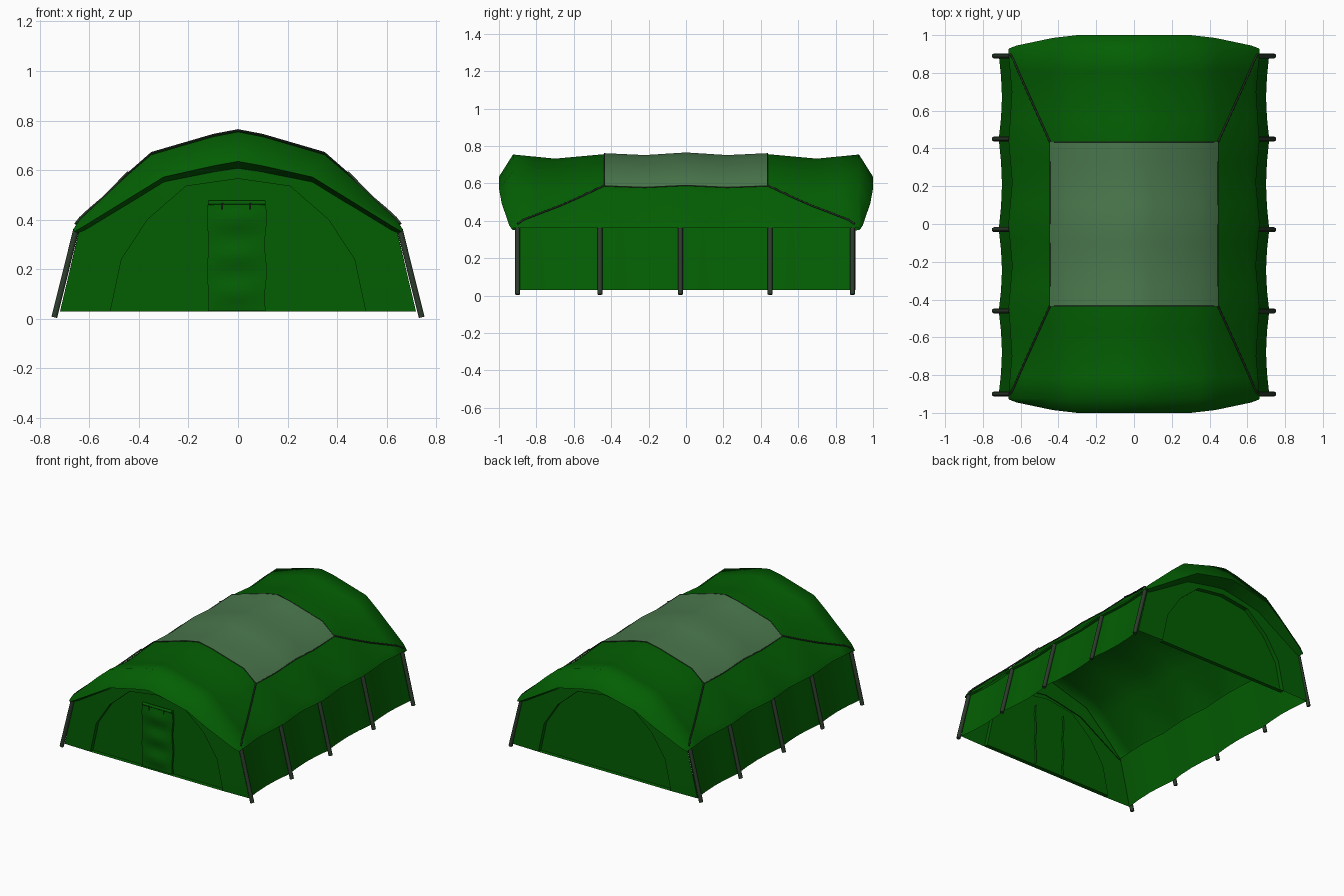
import bpy, math
from mathutils import Vector

if "Cube" in bpy.data.objects:
    bpy.data.objects.remove(bpy.data.objects["Cube"])


def material(name, rgb):
    m = bpy.data.materials.new(name)
    m.diffuse_color = (*rgb, 1)
    m.use_nodes = True
    m.node_tree.nodes["Principled BSDF"].inputs["Base Color"].default_value = m.diffuse_color
    return m


GREEN = material("green_canvas", (0.001, 0.112, 0.001))
PALE = material("clear_panel", (0.07, 0.19, 0.075))
DARK = material("dark_trim", (0.025, 0.045, 0.025))


def mesh(name, verts, faces, mat, angle=28):
    me = bpy.data.meshes.new(name)
    me.from_pydata(verts, [], faces)
    me.materials.append(mat)
    me.shade_smooth()
    me.set_sharp_from_angle(angle=math.radians(angle))
    ob = bpy.data.objects.new(name, me)
    bpy.context.collection.objects.link(ob)
    return ob


def loft(name, rows, mat, flip=False, cap=False, angle=28):
    n = len(rows[0])
    verts = [p for r in rows for p in r]
    faces = []
    for i in range(len(rows) - 1):
        for j in range(n - 1):
            a = i * n + j
            f = (a, a + 1, a + n + 1, a + n)
            faces.append(f[::-1] if flip else f)
    if cap:
        f = tuple(range((len(rows) - 1) * n, len(rows) * n))
        faces.append(f[::-1] if flip else f)
    return mesh(name, verts, faces, mat, angle)


def tube(name, pts, radius, mat=DARK, cyclic=False):
    cu = bpy.data.curves.new(name, 'CURVE')
    cu.dimensions = '3D'
    cu.bevel_depth = radius
    cu.bevel_resolution = 1
    cu.use_fill_caps = True
    sp = cu.splines.new('POLY')
    sp.points.add(len(pts) - 1)
    for q, p in zip(sp.points, pts):
        q.co = (*p, 1)
    sp.use_cyclic_u = cyclic
    cu.materials.append(mat)
    ob = bpy.data.objects.new(name, cu)
    bpy.context.collection.objects.link(ob)
    return ob


def lerp_table(table, v):
    for (a, fa), (b, fb) in zip(table, table[1:]):
        if v <= b:
            return fa + (fb - fa) * (v - a) / (b - a)
    return table[-1][1]


def both(half):
    """Mirror a half profile (starting on the centre line) to a full one."""
    return [Vector((-p[0], p[1], p[2])) for p in half[:0:-1]] + [Vector(p) for p in half]


PROFILE = [(0, .76), (.1, .741), (.35, .668), (.445, .585), (.64, .4), (.665, .36)]
SAG = [(0, 0), (.22, .014), (.435, .004), (.7, .028), (.925, .006)]
EAVE = [(0, 0), (.22, .02), (.45, 0), (.68, .02), (.9, 0)]


def roof(x, y, lift=0.0):
    z = lerp_table(PROFILE, abs(x))
    if abs(x) > .6:  # eaves pull in between the poles
        x -= math.copysign(lerp_table(EAVE, abs(y)), x)
    return Vector((x, y, z - lerp_table(SAG, abs(y)) * min(1, (z - .36) / .3) + lift))


def roof_row(y, count=6, lift=0.0):
    return both([roof(x, y, lift) for x, _ in PROFILE[:count]])


# Canopy with sagging bays, drooping end visors and turned-under lips
LIP = [(0, 1, .635), (.1, 1, .617), (.3, 1, .572), (.43, .985, .492), (.62, .945, .375), (.66, .93, .352)]
UNDER = [(0, .895, .605), (.1, .895, .59), (.3, .895, .55), (.43, .895, .47), (.62, .895, .355), (.645, .895, .345)]


def end_row(half, s):
    return both([(x, y * s, z) for x, y, z in half])


ys = [-.925, -.81, -.7, -.56, -.435, -.33, -.22, -.1, 0, .1, .22, .33, .435, .56, .7, .81, .925]
rows = [end_row(UNDER, -1), end_row(LIP, -1)] + [roof_row(y) for y in ys] + [end_row(LIP, 1), end_row(UNDER, 1)]
loft("canopy", rows, GREEN, angle=65)

# Translucent centre panel laid over the canopy, with piping round it
loft("roof_panel", [roof_row(y, 4, .005) for y in ys if abs(y) < .44], PALE, angle=40)
rim = roof_row(-.435, 4, .004)
rim += [roof(.445, y, .004) for y in ys if abs(y) < .43]
rim += roof_row(.435, 4, .004)[::-1]
rim += [roof(-.445, -y, .004) for y in ys if abs(y) < .43]
tube("panel_piping", rim, .003, cyclic=True)
for sx in (-1, 1):
    for sy in (-1, 1):
        pts = [roof(sx * (.445 + .21 * t), sy * (.435 + .465 * t), .008) for t in (0, .25, .5, .73, .93, 1)]
        tube("corner_piping", pts, .005)

# Side walls pulled in between the poles, and the poles standing outside them
POLES = [-.9, -.46, -.03, .45, .89]
stations = []
for a, b in zip(POLES, POLES[1:]):
    stations += [(a, 0), (a * .75 + b * .25, .012), ((a + b) / 2, .017), (a * .25 + b * .75, .012)]
stations += [(.9, 0)]
for s in (-1, 1):
    side = "right" if s > 0 else "left"
    wall = [[Vector((s * (x - d * k), y, z)) for x, z, k in ((.64, .365, .8), (.678, .2, .9), (.716, .03, 1))]
            for y, d in stations]
    loft(side + "_wall", wall, GREEN, flip=s > 0, angle=60)
    for y in POLES:
        tube(side + "_pole", [(s * .741, y, .006), (s * .653, y, .36)], .0135)

# End walls with a recessed arch and a sill closing the recess
OUTER = [(0, .74), (.35, .64), (.5, .5), (.64, .36), (.718, .03)]
ARCH = [(0, .565), (.21, .535), (.365, .4), (.47, .24), (.515, .03)]


def flat(half, y):
    return both([(x, y, z) for x, z in half])


for s, nm in ((-1, "front"), (1, "back")):
    loft(nm + "_wall", [flat(OUTER, s * .9), flat(ARCH, s * .905), flat(ARCH, s * .875)],
         GREEN, flip=s > 0, cap=True)
    sill = [[Vector((x, s * y, .03)) for x in (-.515, .515)] for y in (.875, .905)]
    loft(nm + "_sill", sill, GREEN, flip=s > 0)

# Billowed door flap on the front, with a rolled head and two ties
nx, nz = 8, 24
flap = []
for k in range(nz + 1):
    v = k / nz
    z = .032 + .443 * v
    fold = .012 * (.5 - .5 * math.cos(v * math.pi * 6))
    wob = .004 * math.sin(v * 13)
    row = [Vector((-.122 + wob, -.86, z))]
    for i in range(nx + 1):
        u = i / nx
        y = -.89 - fold * math.sin(math.pi * u)
        row.append(Vector((-.122 + .234 * u + wob * (1 - 2 * u), y, z)))
    row.append(Vector((.112 - wob, -.86, z)))
    flap.append(row)
loft("door_flap", flap, GREEN, angle=50)
tube("door_roll", [(-.118, -.885, .468), (.108, -.885, .468)], .01, GREEN)
for x in (-.063, .05):
    tube("door_tie", [(x, -.88, .475), (x, -.898, .465), (x, -.898, .44)], .003)
